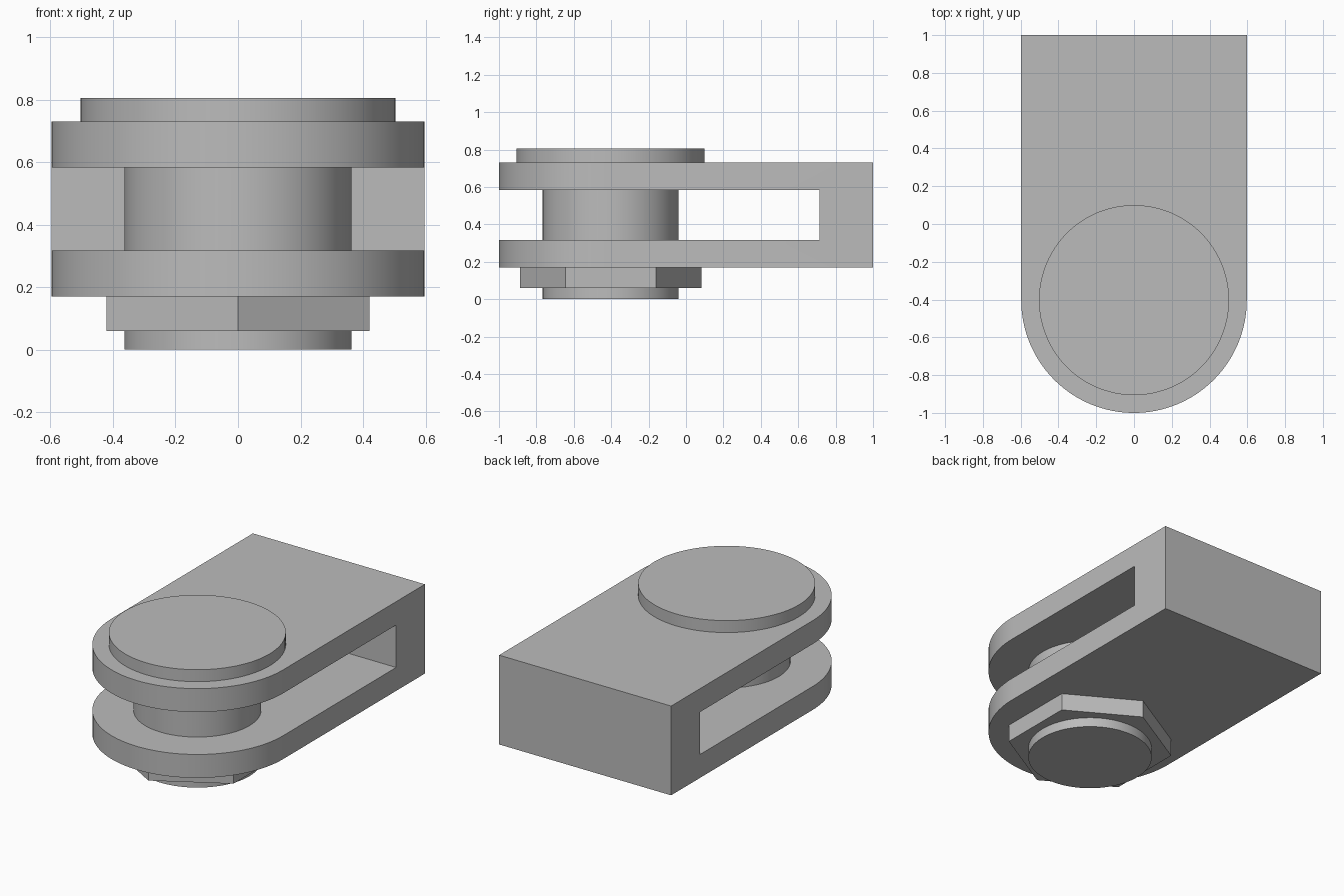
import bpy, bmesh, math

if "Cube" in bpy.data.objects:
    bpy.data.objects.remove(bpy.data.objects["Cube"], do_unlink=True)

HALF_W = 0.597            # half width of the fork, also its rounded end radius
PIN_Y = HALF_W - 1        # pin axis

steel = bpy.data.materials.new("steel_grey")
steel.use_nodes = True
colour = (0.5, 0.5, 0.5, 1)
steel.diffuse_color = colour
steel.node_tree.nodes["Principled BSDF"].inputs["Base Color"].default_value = colour


def prism(name, outline, z0, z1):
    """Extrude a flat outline from z0 up to z1."""
    bm = bmesh.new()
    base = bm.faces.new([bm.verts.new((x, y, z0)) for x, y in outline])
    top = bmesh.ops.extrude_face_region(bm, geom=[base])["geom"]
    bmesh.ops.translate(bm, vec=(0, 0, z1 - z0),
                        verts=[v for v in top if isinstance(v, bmesh.types.BMVert)])
    bmesh.ops.recalc_face_normals(bm, faces=bm.faces)
    mesh = bpy.data.meshes.new(name)
    bm.to_mesh(mesh)
    bm.free()
    mesh.materials.append(steel)
    obj = bpy.data.objects.new(name, mesh)
    bpy.context.collection.objects.link(obj)
    return obj


def arc(radius, start, sweep, steps):
    """Points around the pin axis, angles in degrees."""
    angles = [math.radians(start + sweep * i / steps) for i in range(steps + 1)]
    return [(radius * math.cos(a), PIN_Y + radius * math.sin(a)) for a in angles]


def circle(radius, sides=96):
    return arc(radius, 90, 360, sides)[:-1]


def activate(obj):
    bpy.ops.object.select_all(action="DESELECT")
    obj.select_set(True)
    bpy.context.view_layer.objects.active = obj


# Fork: rounded block with a slot cut through from the front
fork = prism("fork", arc(HALF_W, 180, 180, 64) + [(HALF_W, 1), (-HALF_W, 1)], 0.17, 0.73)
cutter = prism("slot_cutter", [(-1, -2), (1, -2), (1, 0.715), (-1, 0.715)], 0.317, 0.583)
cutter.hide_render = True
cut = fork.modifiers.new("slot", "BOOLEAN")
cut.operation = "DIFFERENCE"
cut.solver = "EXACT"
cut.object = cutter
activate(fork)
bpy.ops.object.modifier_apply(modifier=cut.name)
bpy.data.objects.remove(cutter, do_unlink=True)

# Pin, its head and the hexagonal nut
pin = prism("pin", circle(0.363), 0, 0.75)
head = prism("pin_head", circle(0.503), 0.73, 0.805)
nut = prism("hex_nut", circle(0.485, 6), 0.06, 0.17)

for part in (fork, pin, head, nut):
    activate(part)
    bpy.ops.object.shade_smooth_by_angle(angle=math.radians(30))
